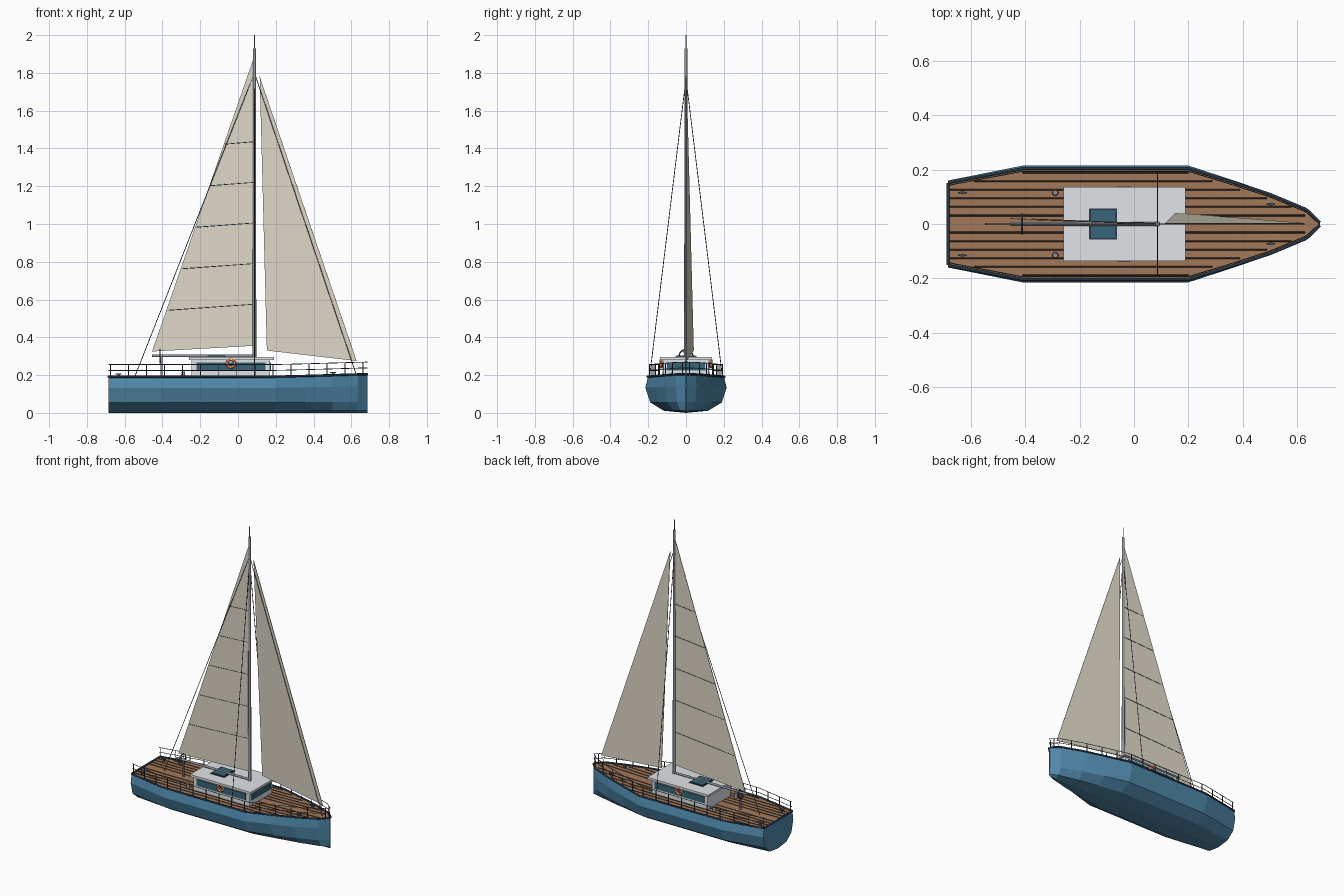
import bpy, bmesh, math
from mathutils import Vector, Matrix

if "Cube" in bpy.data.objects:
    bpy.data.objects.remove(bpy.data.objects["Cube"])


def mat(name, r, g, b):
    m = bpy.data.materials.new(name)
    m.diffuse_color = (r, g, b, 1)
    m.use_nodes = True
    m.node_tree.nodes["Principled BSDF"].inputs["Base Color"].default_value = m.diffuse_color
    return m


BLUE = mat("hull_blue", 0.08, 0.25, 0.41)
NAVY = mat("navy_trim", 0.02, 0.04, 0.07)
TEAK = mat("teak", 0.36, 0.19, 0.10)
SEAM = mat("seam", 0.07, 0.05, 0.04)
WHITE = mat("cabin_white", 0.75, 0.78, 0.80)
GLASS = mat("glass", 0.04, 0.13, 0.19)
SAIL = mat("sail_cloth", 0.74, 0.69, 0.58)
METAL = mat("metal", 0.28, 0.30, 0.33)
DARK = mat("dark_metal", 0.07, 0.08, 0.09)
ORANGE = mat("orange", 0.75, 0.18, 0.05)


def finish(name, bm, *mats, smooth=False):
    bmesh.ops.recalc_face_normals(bm, faces=bm.faces)
    me = bpy.data.meshes.new(name)
    bm.to_mesh(me)
    bm.free()
    for m in mats:
        me.materials.append(m)
    if smooth:
        for p in me.polygons:
            p.use_smooth = len(p.vertices) == 4
    ob = bpy.data.objects.new(name, me)
    bpy.context.collection.objects.link(ob)
    return ob


def boxes(name, items, m):
    """items: (x0, x1, y0, y1, z0, z1) ranges joined in one mesh"""
    bm = bmesh.new()
    for x0, x1, y0, y1, z0, z1 in items:
        mtx = Matrix.Translation(((x0 + x1) / 2, (y0 + y1) / 2, (z0 + z1) / 2)) @ \
            Matrix.Diagonal((x1 - x0, y1 - y0, z1 - z0, 1))
        bmesh.ops.create_cube(bm, size=1, matrix=mtx)
    return finish(name, bm, m)


def rods(name, items, r, m, sides=6, r2=None):
    """items: (start, end) pairs joined in one mesh"""
    bm = bmesh.new()
    for a, b in items:
        a, b = Vector(a), Vector(b)
        d = b - a
        mtx = Matrix.Translation((a + b) / 2) @ d.to_track_quat('Z', 'Y').to_matrix().to_4x4()
        bmesh.ops.create_cone(bm, cap_ends=True, segments=sides, radius1=r,
                              radius2=r if r2 is None else r2, depth=d.length, matrix=mtx)
    return finish(name, bm, m, smooth=True)


def torus(name, centre, axis, R, r, mats, n=24, k=8):
    bm = bmesh.new()
    rot = Vector(axis).to_track_quat('Z', 'Y').to_matrix()
    rings = [[bm.verts.new(Vector(centre) + rot @ Vector((
        (R + r * math.cos(v * math.tau / k)) * math.cos(u * math.tau / n),
        (R + r * math.cos(v * math.tau / k)) * math.sin(u * math.tau / n),
        r * math.sin(v * math.tau / k)))) for v in range(k)] for u in range(n)]
    for u in range(n):
        for v in range(k):
            f = bm.faces.new((rings[u][v], rings[(u + 1) % n][v],
                              rings[(u + 1) % n][(v + 1) % k], rings[u][(v + 1) % k]))
            f.material_index = int(len(mats) > 1 and u % 6 == 0)
    return finish(name, bm, *mats, smooth=True)


def panel(name, pts, thick, m):
    bm = bmesh.new()
    bm.faces.new([bm.verts.new(p) for p in pts])
    ob = finish(name, bm, m)
    s = ob.modifiers.new("thickness", 'SOLIDIFY')
    s.thickness, s.offset = thick, 0
    return ob


# Hull: stations (x, half width, deck height) swept with one half section
STN = [(-0.685, 0.16, 0.19), (-0.41, 0.215, 0.19), (0.2, 0.215, 0.19),
       (0.36, 0.163, 0.194), (0.5, 0.115, 0.198), (0.635, 0.055, 0.202), (0.685, 0.004, 0.203)]
SEC = [(0.94, 1), (1, 0.7), (0.88, 0.29), (0.55, 0.06), (0, 0)]
bm = bmesh.new()
rows = []
for x, w, h in STN:
    half = [(w * a, h * b) for a, b in SEC]
    full = half + [(-y, z) for y, z in half[-2::-1]]
    rows.append([bm.verts.new((x, y, z)) for y, z in full])
for r0, r1 in zip(rows, rows[1:]):
    for i in range(len(r0) - 1):
        bm.faces.new((r0[i], r0[i + 1], r1[i + 1], r1[i]))
bm.faces.new(rows[0])
bm.faces.new(rows[-1])
finish("hull", bm, BLUE)

# Deck, following the hull edge
bm = bmesh.new()
edge = [[bm.verts.new((x, s * w * 0.94, h - 0.002)) for s in (1, -1)] for x, w, h in STN]
for a, b in zip(edge, edge[1:]):
    bm.faces.new((a[0], a[1], b[1], b[0]))
finish("deck", bm, TEAK)


def edge_at(x, inset=0.0, up=0.0, s=1):
    """point on the deck edge at x"""
    for (x0, w0, h0), (x1, w1, h1) in zip(STN, STN[1:]):
        if x <= x1 + 1e-6:
            t = (x - x0) / (x1 - x0)
            w = (w0 + (w1 - w0) * t) * 0.94
            return (x, s * max(w - inset, 0), h0 + (h1 - h0) * t + up)


def deck_z(x):
    return edge_at(x)[2]


# Plank seams, bent at the start of the bow sheer
seams = []
for k, (xa, xb) in enumerate([(-0.68, 0.63), (-0.68, 0.58), (-0.68, 0.49),
                              (-0.68, 0.39), (-0.59, 0.29), (-0.41, 0.2)], 1):
    for s in (1, -1):
        y = s * k * 0.0315
        xs = [xa, 0.2] + ([xb] if xb > 0.2 else [])
        seams += [((a, y, deck_z(a) - 0.002), (b, y, deck_z(b) - 0.002)) for a, b in zip(xs, xs[1:])]
rods("deck_seams", seams, 0.003, SEAM, 4)

# Rub rail around the deck edge, and guard rails on posts
xs = [p[0] for p in STN]
trim, wires, posts = [], [], []
post_x = [-0.675 + i * 0.0955 for i in range(15)]
for s in (1, -1):
    e = [edge_at(x, -0.002, 0.002, s) for x in xs]
    trim += list(zip(e, e[1:]))
    for up in (0.035, 0.066):
        e = [edge_at(x, 0.008, up, s) for x in sorted(xs + post_x)]
        wires += [(a, b) for a, b in zip(e, e[1:]) if abs(a[0] - b[0]) > 0.001]
    posts += [(edge_at(x, 0.008, 0, s), edge_at(x, 0.008, 0.067, s)) for x in post_x]
trim.append((edge_at(-0.685, 0, 0.002, 1), edge_at(-0.685, 0, 0.002, -1)))
rods("rub_rail", trim, 0.006, NAVY)
rods("guard_wires", wires, 0.002, DARK)
rods("guard_posts", posts, 0.0028, DARK)

# Cabin with overhanging roof, windows and hatch
boxes("cabin", [(-0.245, 0.17, -0.12, 0.12, 0.185, 0.283)], WHITE)
boxes("cabin_roof", [(-0.26, 0.19, -0.137, 0.137, 0.28, 0.295)], WHITE)
boxes("side_windows", [(-0.22, 0.145, s * 0.122 - 0.003, s * 0.122 + 0.003, 0.225, 0.268)
                       for s in (1, -1)], GLASS)
boxes("front_window", [(0.169, 0.175, -0.1, 0.1, 0.225, 0.268)], GLASS)
boxes("hatch_frame", [(-0.165, -0.063, -0.057, 0.057, 0.294, 0.299)], NAVY)
boxes("hatch", [(-0.159, -0.069, -0.051, 0.051, 0.297, 0.303)], GLASS)
for s, side in ((1, "left"), (-1, "right")):
    torus("lifebuoy_" + side, (-0.038, s * 0.132, 0.262), (0, 1, 0), 0.02, 0.007, (ORANGE, WHITE))

# Mast, masthead, boom
rods("mast", [((0.087, 0, 0.29), (0.087, 0, 1.93))], 0.01, METAL, 12, 0.008)
rods("masthead_spike", [((0.087, 0, 1.92), (0.087, 0, 2.0))], 0.003, METAL, 8)
rods("boom", [((-0.455, 0, 0.302), (0.087, 0, 0.302))], 0.007, METAL, 10)

# Sails and battens
panel("mainsail", [(0.08, 0, 0.355), (0.08, 0, 1.87), (-0.455, 0.02, 0.325)], 0.003, SAIL)
panel("jib", [(0.115, 0.002, 1.78), (0.153, 0.04, 0.33), (0.628, 0.002, 0.275)], 0.003, SAIL)
battens = []
for i in range(5):
    z, x = 1.435 - 0.215 * i, -0.068 - 0.0765 * i
    battens.append(((0.08, 0.0005, z), (x, (0.08 - x) * 0.0374, z - 0.012 - 0.005 * i)))
rods("battens", battens, 0.003, DARK)

# Standing rigging
rods("rigging", [((0.087, 0, 1.8), (0.627, 0, 0.2)), ((0.087, 0, 1.8), (-0.547, 0, 0.19)),
                 ((0.087, 0, 1.77), (0.087, 0.193, 0.19)),
                 ((0.087, 0, 1.77), (0.087, -0.193, 0.19))], 0.002, DARK)

# Steering wheel on its pedestal
W = Vector((-0.413, 0, 0.3))
rods("wheel_pedestal", [((-0.405, 0, 0.188), (-0.405, 0, 0.305))], 0.006, METAL, 8)
torus("wheel_rim", W, (1, 0, 0), 0.036, 0.0035, (DARK,))
rods("wheel_spokes", [(W, W + 0.036 * Vector((0, math.cos(a), math.sin(a))))
                      for a in (i * math.tau / 6 for i in range(6))], 0.002, DARK)

# Winches and cleats
rods("winches", [((-0.29, s * 0.115, 0.187), (-0.29, s * 0.115, 0.22)) for s in (1, -1)],
     0.012, METAL, 12, 0.009)
cleats = []
for x, y in ((-0.632, 0.115), (0.504, 0.073)):
    z = deck_z(x)
    for s in (1, -1):
        cleats += [(x - 0.016, x + 0.016, s * y - 0.003, s * y + 0.003, z + 0.012, z + 0.018),
                   (x - 0.007, x + 0.007, s * y - 0.004, s * y + 0.004, z - 0.003, z + 0.013)]
boxes("cleats", cleats, DARK)
